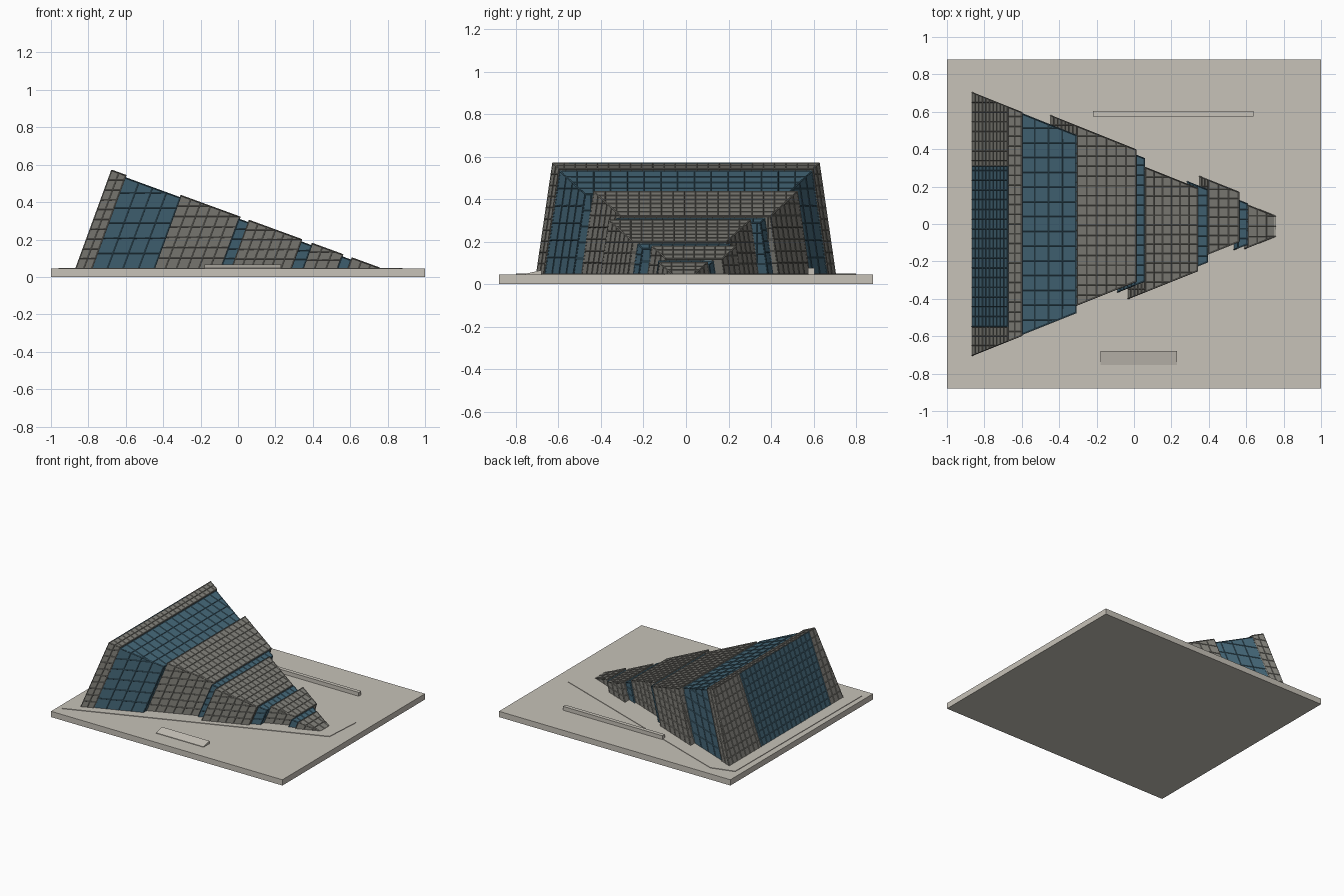
import bpy, bmesh
from mathutils import Vector

if "Cube" in bpy.data.objects:
    bpy.data.objects.remove(bpy.data.objects["Cube"])

GROUND = 0.045      # top of the site slab
K = 0.365           # roof pitch; section cuts are square to the roof
LEAN = Vector((1, 0, -K)).normalized()
Y, Z = Vector((0, 1, 0)), Vector((0, 0, 1))


def material(name, rgb):
    m = bpy.data.materials.new(name)
    m.use_nodes = True
    m.diffuse_color = (*rgb, 1)
    m.node_tree.nodes["Principled BSDF"].inputs["Base Color"].default_value = (*rgb, 1)
    return m


STONE = material("pale stone", (0.57, 0.54, 0.48))
GREY = material("grey cladding", (0.23, 0.225, 0.2))
BLUE = material("blue glazing", (0.06, 0.14, 0.195))


def finish(name, bm, mats):
    me = bpy.data.meshes.new(name)
    bm.to_mesh(me)
    bm.free()
    for m in mats:
        me.materials.append(m)
    ob = bpy.data.objects.new(name, me)
    bpy.context.collection.objects.link(ob)
    return ob


def slab(name, outline, z0, z1):
    """Upright prism over a plan outline."""
    bm = bmesh.new()
    face = bm.faces.new([bm.verts.new((x, y, z0)) for x, y in outline])
    top = bmesh.ops.extrude_face_region(bm, geom=[face])["geom"]
    for v in top:
        if isinstance(v, bmesh.types.BMVert):
            v.co.z = z1
    bmesh.ops.recalc_face_normals(bm, faces=bm.faces)
    return finish(name, bm, [STONE])


def rect(x0, x1, y0, y1):
    return [(x0, y0), (x1, y0), (x1, y1), (x0, y1)]


def cut(bm, normal, at):
    bmesh.ops.bisect_plane(bm, geom=bm.verts[:] + bm.edges[:] + bm.faces[:],
                           plane_co=normal * at, plane_no=normal, dist=1e-5)


def panel(target, corners, families, step, centre, extra=()):
    """Flat face divided into cladding cells by families of parallel cuts."""
    bm = bmesh.new()
    face = bm.faces.new([bm.verts.new(c) for c in corners])
    face.normal_update()
    if face.normal.dot(face.calc_center_median() - centre) < 0:
        face.normal_flip()
    for normal in families:
        ds = [normal.dot(c) for c in corners]
        lo, hi = min(ds), max(ds)
        n = max(1, round((hi - lo) / step))
        for i in range(1, n):
            cut(bm, normal, lo + (hi - lo) * i / n)
    for y in extra:
        cut(bm, Y, y)
    me = bpy.data.meshes.new("cells")
    bm.to_mesh(me)
    bm.free()
    target.from_mesh(me)
    bpy.data.meshes.remove(me)


def segment(name, x0, x1, shift, mat, drop, slim, step, glazed=None):
    """One slice of the wedge: angled walls, pitched roof, leaning ends."""
    def corner(xr, side, top):
        zr = 0.57 - K * (xr + 0.675) - drop
        xr -= K * drop
        x, z = (xr, zr) if top else (xr - K * (zr - GROUND), GROUND)
        half = 0.70 - 0.4 * (x + 0.86) - slim
        return Vector((x, shift + side * half, z))

    def quad(*keys):
        return [corner(*k) for k in keys]

    ends = [quad((x, -1, 0), (x, 1, 0), (x, 1, 1), (x, -1, 1)) for x in (x0, x1)]
    centre = sum(ends[0] + ends[1], Vector()) / 8
    bm = bmesh.new()
    panel(bm, ends[0], (Y, Z), step, centre, glazed or ())
    panel(bm, ends[1], (Y, Z), step, centre)
    panel(bm, quad((x0, -1, 1), (x1, -1, 1), (x1, 1, 1), (x0, 1, 1)), (LEAN, Y), step, centre)
    for s in (-1, 1):
        panel(bm, quad((x0, s, 0), (x1, s, 0), (x1, s, 1), (x0, s, 1)), (LEAN, Z), step, centre)
    # Glazed centre of the tall end wall
    if glazed:
        for f in bm.faces:
            c = f.calc_center_median()
            if f.normal.x < -0.7 and glazed[0] < c.y < glazed[1]:
                f.material_index = 1
    ob = finish(name, bm, [mat, BLUE])
    # Raised glazing bars along every cell edge
    bars = ob.modifiers.new("glazing_bars", 'WIREFRAME')
    bars.thickness = 0.007
    bars.use_replace = False
    bars.use_boundary = True
    bars.use_even_offset = False


# Site
slab("site_slab", rect(-1, 1, -0.88, 0.88), 0, GROUND)
slab("paving_pad", [(-0.96, -0.8), (0.86, -0.1), (0.88, 0.2), (-0.77, 0.8), (-0.95, 0.75)],
     GROUND, GROUND + 0.004)
slab("long_wall", rect(-0.22, 0.64, 0.575, 0.605), GROUND, 0.075)
ramp = slab("entrance_ramp", rect(-0.18, 0.23, -0.755, -0.68), GROUND, 0.066)
for v in ramp.data.vertices:
    if v.co.y < -0.7 and v.co.z > 0.06:
        v.co.z = GROUND + 0.004

# Building slices from the tall end to the tip, alternating cladding and glazing
breaks = [-0.675, -0.6, -0.305, 0.01, 0.06, 0.34, 0.397, 0.56, 0.61, 0.757]
shifts = [0, 0, 0.045, 0.022, -0.03, -0.01, 0.038, 0, -0.012]
for i, shift in enumerate(shifts):
    glass = i % 2 == 1
    segment(f"{'glazed' if glass else 'clad'}_slice_{i + 1}", breaks[i], breaks[i + 1], shift,
            BLUE if glass else GREY, 0.012 if glass else 0, 0.006 if glass else 0,
            0.08 if i == 1 else 0.052, (-0.55, 0.31) if i == 0 else None)
